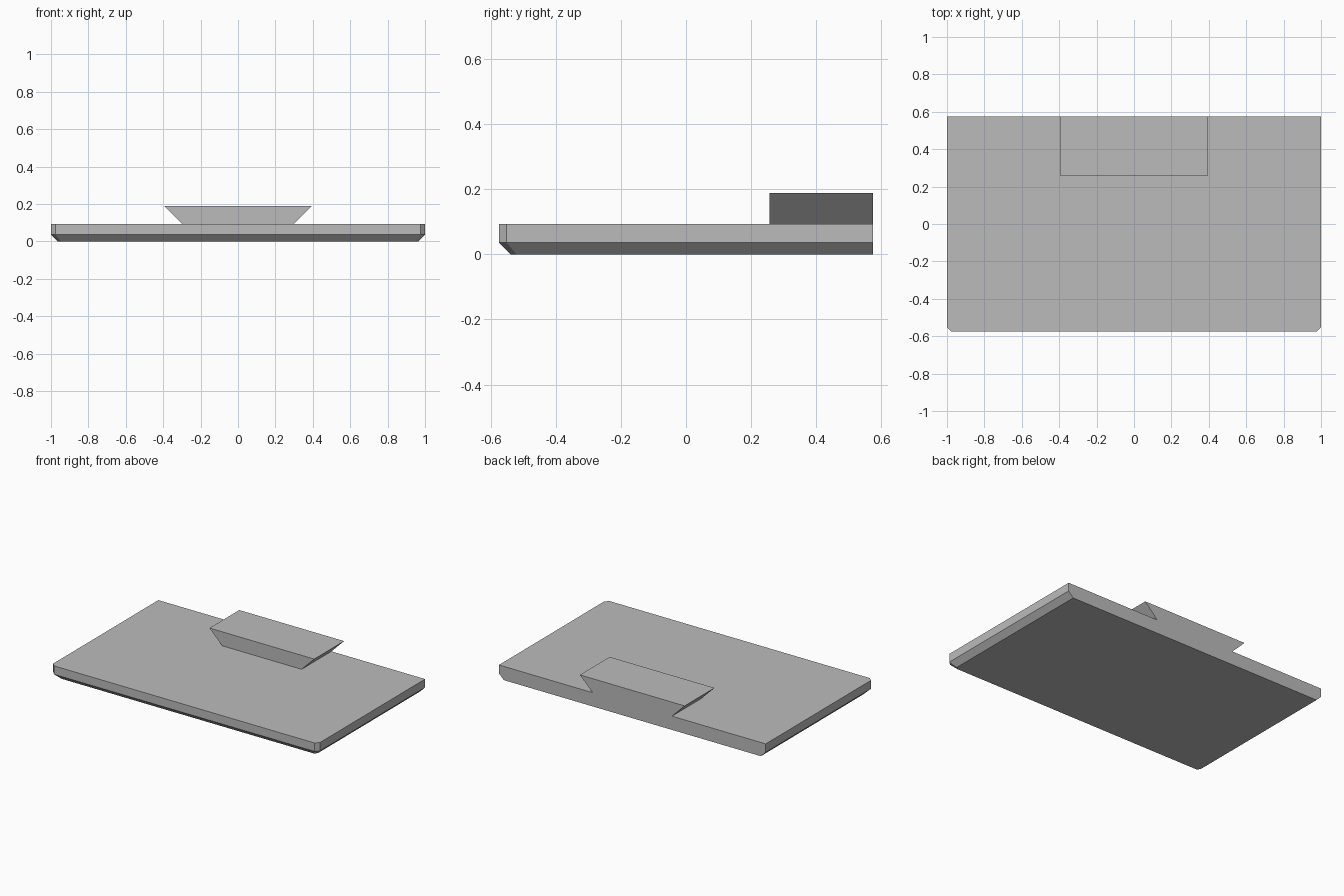
import bpy
import bmesh

cube = bpy.data.objects.get("Cube")
if cube:
    bpy.data.objects.remove(cube, do_unlink=True)

grey = bpy.data.materials.new("plain grey")
grey.use_nodes = True
grey.diffuse_color = (0.5, 0.5, 0.5, 1)
grey.node_tree.nodes["Principled BSDF"].inputs["Base Color"].default_value = grey.diffuse_color

BACK, FRONT = 0.575, -0.575


def loft(name, rings):
    """Closed flat-faced solid through rings with equal point counts."""
    bm = bmesh.new()
    loops = [[bm.verts.new(p) for p in ring] for ring in rings]
    bm.faces.new(loops[0])
    bm.faces.new(loops[-1])
    for low, high in zip(loops, loops[1:]):
        for i in range(len(low)):
            j = (i + 1) % len(low)
            bm.faces.new((low[i], low[j], high[j], high[i]))
    bmesh.ops.recalc_face_normals(bm, faces=bm.faces)
    mesh = bpy.data.meshes.new(name)
    bm.to_mesh(mesh)
    bm.free()
    mesh.materials.append(grey)
    obj = bpy.data.objects.new(name, mesh)
    bpy.context.collection.objects.link(obj)
    return obj


def outline(z, inset, cut):
    """Plate outline with clipped front corners and a straight back."""
    x, y = 1 - inset, FRONT + inset
    half = [(x - cut, y), (x, y + cut), (x, BACK)]
    points = half + [(-px, py) for px, py in reversed(half)]
    return [(px, py, z) for px, py in points]


# Base plate, chamfered below along the front and sides
loft("base_plate", [outline(0, 0.036, 0.018),
                    outline(0.036, 0, 0.024),
                    outline(0.093, 0, 0.024)])


# Dovetail block flaring upward, flush with the back
def dovetail(y):
    return [(-0.298, y, 0.093), (0.298, y, 0.093), (0.393, y, 0.188), (-0.393, y, 0.188)]


loft("dovetail_block", [dovetail(0.256), dovetail(BACK)])
